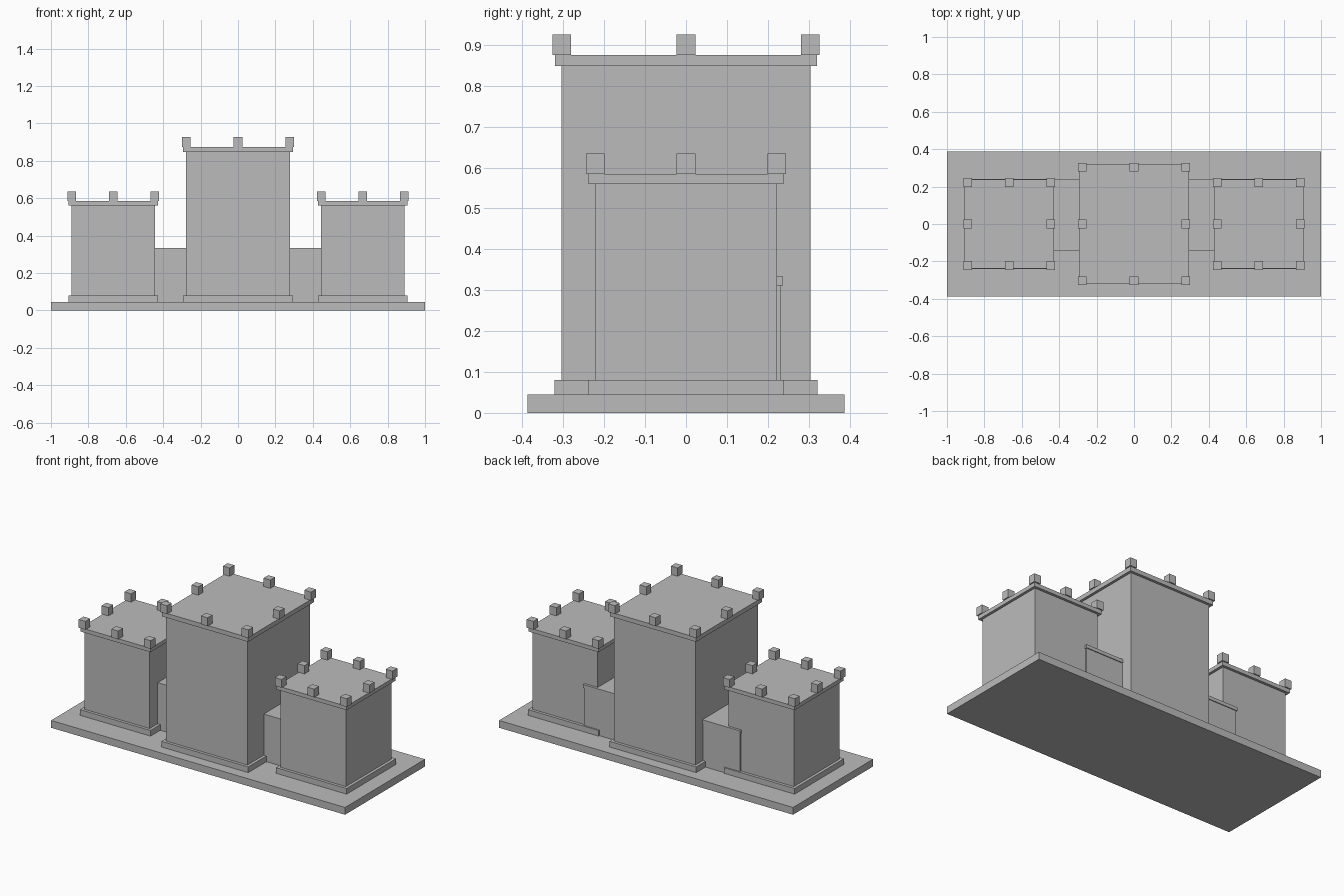
import bpy

default = bpy.data.objects.get("Cube")
if default:
    bpy.data.objects.remove(default, do_unlink=True)

# Single stone colour
stone = bpy.data.materials.new("grey stone")
stone.use_nodes = True
colour = (0.5, 0.5, 0.5, 1)
stone.diffuse_color = colour
stone.node_tree.nodes["Principled BSDF"].inputs["Base Color"].default_value = colour


def block(name, x, y, z):
    """Box from (min, max) ranges on each axis."""
    corners = [(a, b, c) for a in x for b in y for c in z]
    faces = [(0, 1, 3, 2), (4, 6, 7, 5), (0, 4, 5, 1),
             (2, 3, 7, 6), (0, 2, 6, 4), (1, 5, 7, 3)]
    mesh = bpy.data.meshes.new(name)
    mesh.from_pydata(corners, [], faces)
    mesh.materials.append(stone)
    obj = bpy.data.objects.new(name, mesh)
    bpy.context.collection.objects.link(obj)
    return obj


def around(centre, half):
    return (centre - half, centre + half)


GROUND = 0.045
PLINTH_TOP = 0.08
MERLON = 0.023


def tower(name, cx, hx, hy, wall_top, cap_top):
    """Plinth, body, overhanging cap and eight merlons round the roof edge."""
    block(name + "_plinth", around(cx, hx + 0.018), around(0, hy + 0.018), (GROUND, PLINTH_TOP))
    block(name + "_body", around(cx, hx), around(0, hy), (PLINTH_TOP, wall_top))
    block(name + "_cap", around(cx, hx + 0.016), around(0, hy + 0.016), (wall_top, cap_top))
    for i in (-1, 0, 1):
        for j in (-1, 0, 1):
            if i or j:
                block(name + "_merlon", around(cx + i * hx, MERLON),
                      around(j * hy, MERLON), (cap_top, cap_top + 0.051))


# Base slab and towers
block("base_slab", (-1, 1), (-0.388, 0.388), (0, GROUND))
tower("central_tower", 0, 0.277, 0.304, 0.848, 0.875)

# Side towers and the low walls joining them to the centre
for side, s in (("left", 1), ("right", -1)):
    tower(side + "_tower", s * 0.667, 0.222, 0.222, 0.56, 0.584)
    cx = s * 0.365
    block(side + "_wall", around(cx, 0.165), (-0.145, 0.232), (GROUND, 0.333))
    block(side + "_wall_coping", around(cx, 0.169), (0.2, 0.237), (0.312, 0.333))
